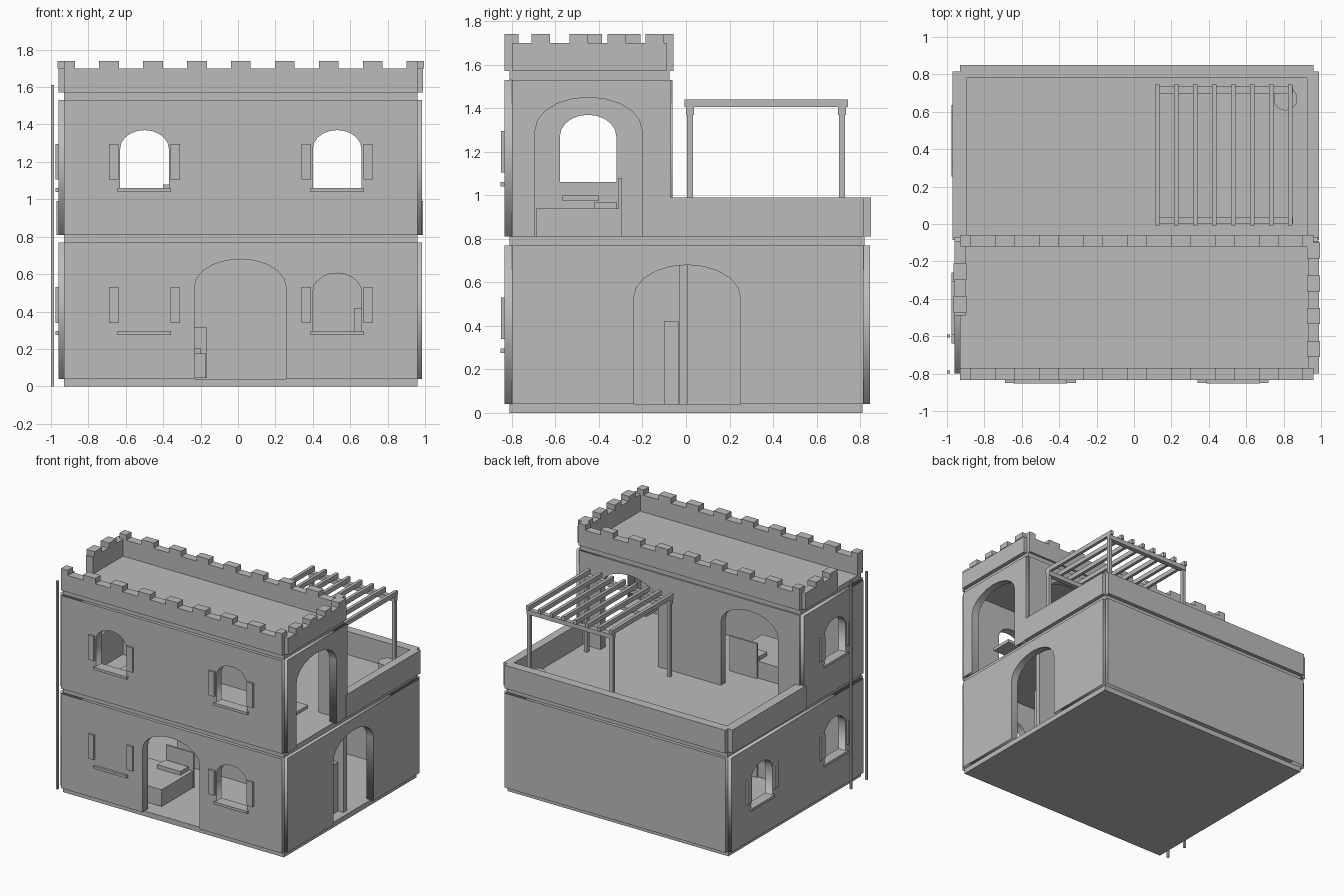
import bpy, math
from mathutils import Matrix

if "Cube" in bpy.data.objects:
    bpy.data.objects.remove(bpy.data.objects["Cube"])

mat = bpy.data.materials.new("plain grey")
mat.diffuse_color = (0.5, 0.5, 0.5, 1)
mat.use_nodes = True
mat.node_tree.nodes["Principled BSDF"].inputs["Base Color"].default_value = mat.diffuse_color


def add(name, mesh):
    mesh.materials.clear()
    mesh.materials.append(mat)
    ob = bpy.data.objects.new(name, mesh)
    bpy.context.collection.objects.link(ob)
    return ob


def boxes(name, items):
    """One object made of several axis-aligned boxes (x0,x1,y0,y1,z0,z1)."""
    verts, faces = [], []
    for x0, x1, y0, y1, z0, z1 in items:
        n = len(verts)
        verts += [(x, y, z) for z in (z0, z1) for x, y in
                  ((x0, y0), (x1, y0), (x1, y1), (x0, y1))]
        quads = [(3, 2, 1, 0), (4, 5, 6, 7)]
        quads += [(i, (i + 1) % 4, (i + 1) % 4 + 4, i + 4) for i in range(4)]
        faces += [tuple(n + i for i in q) for q in quads]
    me = bpy.data.meshes.new(name)
    me.from_pydata(verts, [], faces)
    return add(name, me)


def arch(c, base, half, straight, rise, seg=10):
    """Arched opening, listed from bottom left over the top to bottom right."""
    pts = [(c - half, base)]
    for i in range(seg + 1):
        a = math.pi * (1 - i / seg)
        pts.append((c + half * math.cos(a), base + straight + rise * math.sin(a)))
    return pts + [(c + half, base)]


def wall(name, axis, lo, hi, u0, u1, z0, z1, doors=(), windows=()):
    """Wall panel: outline notched by doors, pierced by arched windows."""
    outline = [(u0, z0)]
    for c in doors:
        outline += arch(c, z0, 0.245, 0.49, 0.15)
    outline += [(u1, z0), (u1, z1), (u0, z1)]
    loops = [outline] + [arch(c, z, 0.13, 0.215, 0.10) for c, z in windows]
    cu = bpy.data.curves.new(name, 'CURVE')
    cu.dimensions, cu.fill_mode, cu.extrude = '2D', 'BOTH', (hi - lo) / 2
    for loop in loops:
        sp = cu.splines.new('POLY')
        sp.points.add(len(loop) - 1)
        for p, (u, z) in zip(sp.points, loop):
            p.co = (u, z, 0, 1)
        sp.use_cyclic_u = True
    tmp = bpy.data.objects.new("tmp", cu)
    bpy.context.collection.objects.link(tmp)
    dg = bpy.context.evaluated_depsgraph_get()
    me = bpy.data.meshes.new_from_object(tmp.evaluated_get(dg))
    bpy.data.objects.remove(tmp)
    m = (lo + hi) / 2
    if axis == 'X':   # wall runs along x
        M = Matrix(((1, 0, 0, 0), (0, 0, -1, m), (0, 1, 0, 0), (0, 0, 0, 1)))
    else:             # wall runs along y
        M = Matrix(((0, 0, 1, m), (1, 0, 0, 0), (0, 1, 0, 0), (0, 0, 0, 1)))
    me.transform(M)
    return add(name, me)


# floor slabs, slightly inset so they read as grooves
boxes("base_slab", [(-0.93, 0.96, -0.81, 0.81, 0, 0.04)])
boxes("first_floor_slab", [(-0.93, 0.96, -0.81, 0.82, 0.77, 0.81)])
boxes("roof_slab", [(-0.93, 0.96, -0.81, -0.075, 1.53, 1.57)])

L, R = (-0.96, -0.90), (0.925, 0.985)
F, B = (-0.835, -0.77), (0.78, 0.845)
WX, EX = -0.50, 0.53          # window columns on the front
G, U = 0.29, 1.055            # window base heights

# ground floor walls
wall("front_wall_ground", 'X', *F, -0.93, 0.96, 0.04, 0.77, [0.012], [(EX, G)])
wall("back_wall_ground", 'X', *B, -0.93, 0.96, 0.04, 0.77)
wall("right_wall_ground", 'Y', *R, -0.80, 0.815, 0.04, 0.77, [0.005])
wall("left_wall_ground", 'Y', *L, -0.80, 0.815, 0.04, 0.77, [], [(-0.45, G), (0.445, G)])
boxes("partition_wall", [(-0.50, 0.925, -0.03, 0.01, 0.04, 0.77)])

# upper floor walls
wall("front_wall_upper", 'X', *F, -0.93, 0.96, 0.81, 1.53, [], [(WX, U), (EX, U)])
wall("back_wall_upper", 'X', -0.12, -0.062, -0.93, 0.96, 0.81, 1.53, [WX, EX])
wall("right_wall_upper", 'Y', *R, -0.80, -0.07, 0.81, 1.53, [-0.448])
wall("left_wall_upper", 'Y', *L, -0.80, -0.07, 0.81, 1.53, [], [(-0.45, U)])

# terrace parapet
boxes("terrace_parapet", [(-0.97, -0.895, -0.085, 0.815, 0.81, 0.99),
                          (0.925, 0.99, -0.085, 0.815, 0.81, 0.99),
                          (-0.93, 0.96, 0.78, 0.85, 0.81, 0.99)])

# battlements
Z0, Z1, Z2 = 1.57, 1.70, 1.74
edges = [-0.93]
for i in range(8):
    edges += [-0.872 + 0.235 * i, -0.743 + 0.235 * i]
edges.append(0.96)
for name, y0, y1 in (("front", -0.835, -0.77), ("back", -0.12, -0.058)):
    boxes(name + "_battlement", [(-0.93, 0.96, y0, y1, Z0, Z1)] +
          [(a, b, y0, y1, Z1, Z2) for a, b in zip(edges[::2], edges[1::2])])
boxes("right_battlement", [(0.93, 0.99, -0.80, -0.09, Z0, Z1)] +
      [(0.925, 0.995, -0.185 - 0.175 * i, -0.10 - 0.175 * i, Z1, Z2) for i in range(4)])
boxes("left_battlement", [(-0.96, -0.90, -0.49, -0.09, Z0, Z1)] +
      [(-0.965, -0.895, -0.30 - 0.175 * i, -0.21 - 0.175 * i, Z1, Z2) for i in range(2)])

# shutters and sills: four on the front, three on the left
for c in (WX, EX):
    for base in (G, U):
        boxes("front_shutters", [(c + s * 0.165 - 0.025, c + s * 0.165 + 0.025,
                                  -0.85, -0.835, base + 0.05, base + 0.24) for s in (-1, 1)])
        boxes("front_sill", [(c - 0.143, c + 0.143, -0.853, -0.77, base - 0.015, base + 0.005)])
for c, base in ((-0.45, G), (0.445, G), (-0.45, U)):
    boxes("left_shutters", [(-0.975, -0.96, c + s * 0.165 - 0.025, c + s * 0.165 + 0.025,
                             base + 0.05, base + 0.24) for s in (-1, 1)])
    boxes("left_sill", [(-0.975, -0.90, c - 0.143, c + 0.143, base - 0.015, base + 0.005)])

# drain poles on the left side
boxes("drain_poles", [(-1.0, -0.985, y - 0.008, y + 0.008, 0, 1.61) for y in (-0.60, -0.79)])

# pergola on the terrace
boxes("pergola_posts", [(x - 0.013, x + 0.013, y - 0.014, y + 0.014, 0.81, 1.37)
                        for x in (0.128, 0.838) for y in (0.018, 0.717)])
boxes("pergola_beams", [(0.112, 0.85, y - 0.018, y + 0.018, 1.37, 1.405)
                        for y in (0.018, 0.717)])
boxes("pergola_slats", [(0.113 + 0.1015 * i, 0.137 + 0.1015 * i, -0.008, 0.745, 1.405, 1.44)
                        for i in range(8)])

# round terrace stool
bpy.ops.mesh.primitive_cylinder_add(vertices=24, radius=0.063, depth=0.10,
                                    location=(0.81, 0.67, 0.86))
stool = bpy.context.object
stool.name = "terrace_stool"
stool.data.materials.append(mat)

# beds on both floors
for z in (0.045, 0.81):
    boxes("bed", [(-0.62, -0.17, -0.69, -0.31, z, z + 0.13)])
    boxes("headboard", [(-0.40, -0.165, -0.31, -0.295, z, z + 0.27)])
    boxes("pillow", [(-0.40, -0.20, -0.42, -0.32, z + 0.13, z + 0.16)])
boxes("upper_table", [(0.62, 0.88, -0.57, -0.40, 0.975, 1.0)])
boxes("ground_cabinet", [(0.62, 0.88, -0.10, -0.035, 0.04, 0.42)])
